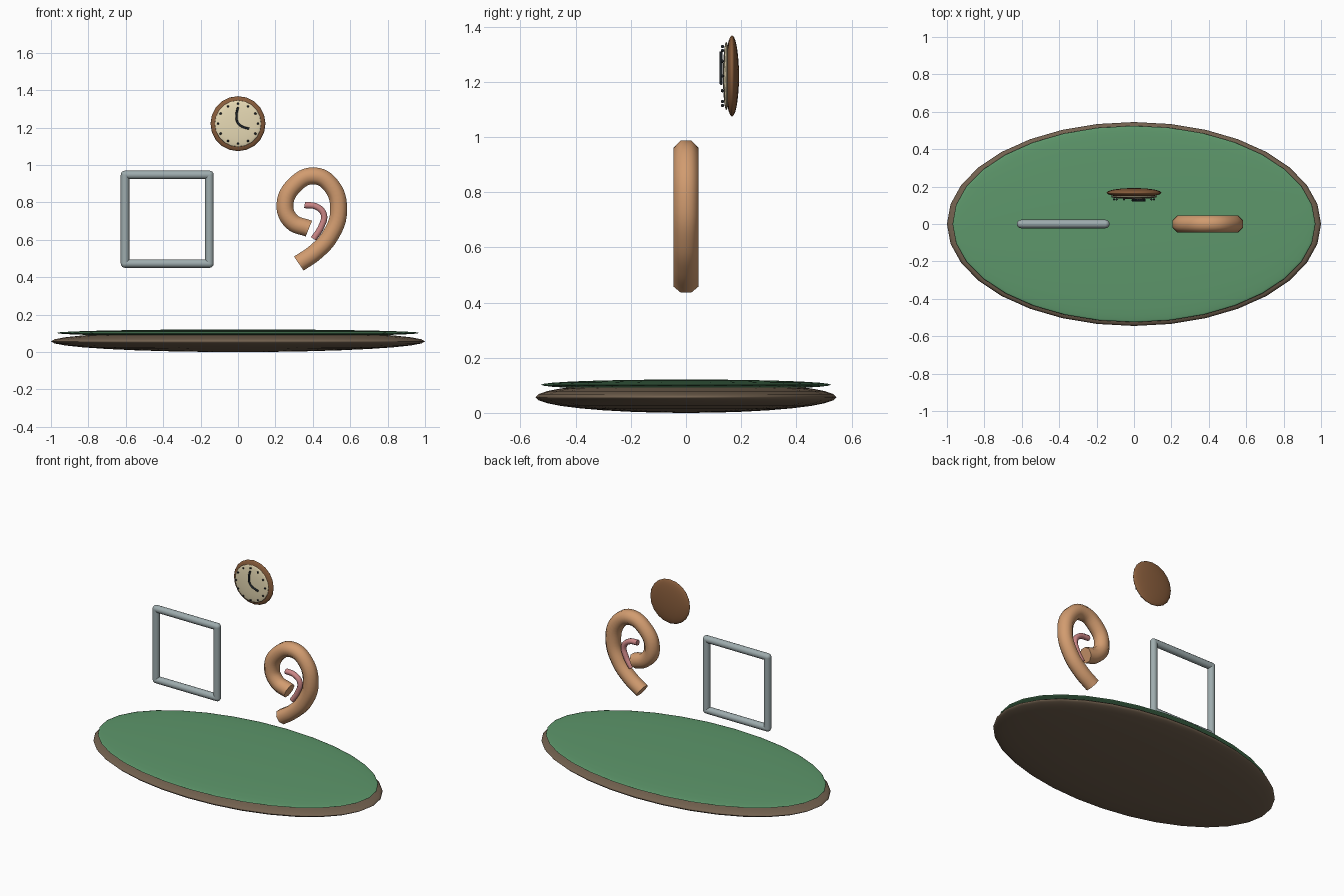
import bpy, math

if "Cube" in bpy.data.objects:
    bpy.data.objects.remove(bpy.data.objects["Cube"])


def material(name, rgb):
    m = bpy.data.materials.new(name)
    m.diffuse_color = (*rgb, 1)
    m.use_nodes = True
    m.node_tree.nodes["Principled BSDF"].inputs["Base Color"].default_value = m.diffuse_color
    return m


earth = material("earth_brown", (0.17, 0.12, 0.078))
grass = material("grass_green", (0.11, 0.31, 0.147))
wood = material("wood_brown", (0.25, 0.11, 0.045))
cream = material("cream", (0.80, 0.70, 0.46))
dark = material("dark_ink", (0.015, 0.02, 0.025))
metal = material("grey_metal", (0.34, 0.41, 0.42))
skin = material("skin", (0.64, 0.33, 0.16))
pink = material("inner_pink", (0.60, 0.24, 0.24))


def finish(name, mat, angle=50):
    o = bpy.context.object
    o.name = name
    o.data.materials.append(mat)
    if angle >= 180:
        bpy.ops.object.shade_smooth()
    else:
        bpy.ops.object.shade_smooth_by_angle(angle=math.radians(angle))
    return o


def ellipsoid(name, loc, size, mat, seg=32, rings=16, rot=(0, 0, 0)):
    bpy.ops.mesh.primitive_uv_sphere_add(segments=seg, ring_count=rings, location=loc, rotation=rot)
    bpy.context.object.scale = size
    return finish(name, mat, 180)


def tube(name, pts, y, r, mat):
    # round tube following a smooth path in the xz plane
    cu = bpy.data.curves.new(name, 'CURVE')
    cu.dimensions = '3D'
    cu.bevel_depth = r
    cu.bevel_resolution = 2
    cu.use_fill_caps = True
    cu.resolution_u = 6
    sp = cu.splines.new('BEZIER')
    sp.bezier_points.add(len(pts) - 1)
    for p, (x, z) in zip(sp.bezier_points, pts):
        p.co = (x, y, z)
        p.handle_left_type = p.handle_right_type = 'AUTO'
        p.tilt = math.pi / 8
    o = bpy.data.objects.new(name, cu)
    bpy.context.collection.objects.link(o)
    bpy.ops.object.select_all(action='DESELECT')
    o.select_set(True)
    bpy.context.view_layer.objects.active = o
    bpy.ops.object.convert(target='MESH')
    return finish(name, mat)


# oval ground with a green top
ellipsoid("ground_base", (0, 0, 0.057), (1.0, 0.545, 0.057), earth)
ellipsoid("ground_top", (0, 0, 0.102), (0.97, 0.525, 0.019), grass)

# square frame: four bars with rounded corners
x0, x1, z0, z1, fr = -0.604, -0.153, 0.473, 0.947, 0.023
xc, zc = (x0 + x1) / 2, (z0 + z1) / 2
bars = [("frame_left", x0, zc, z1 - z0, 0), ("frame_right", x1, zc, z1 - z0, 0),
        ("frame_bottom", xc, z0, x1 - x0, math.pi / 2), ("frame_top", xc, z1, x1 - x0, math.pi / 2)]
for name, x, z, length, rot in bars:
    bpy.ops.mesh.primitive_cylinder_add(vertices=12, radius=fr, depth=length,
                                        location=(x, 0, z), rotation=(0, rot, 0))
    finish(name, metal)
for x in (x0, x1):
    for z in (z0, z1):
        ellipsoid("frame_corner", (x, 0, z), (fr, fr, fr), metal, 12, 8)

# ear: outer curl and inner fold
tube("ear_outer", [(0.325, 0.473), (0.415, 0.535), (0.495, 0.625), (0.538, 0.755), (0.498, 0.89),
                   (0.406, 0.942), (0.303, 0.893), (0.251, 0.785), (0.288, 0.697), (0.379, 0.66)],
     0, 0.049, skin)
tube("ear_inner", [(0.356, 0.786), (0.422, 0.776), (0.459, 0.735), (0.445, 0.67), (0.404, 0.605)],
     0, 0.018, pink)

# wall clock
cz, facing = 1.221, (math.pi / 2, 0, 0)
ellipsoid("clock_body", (0, 0.167, cz), (0.147, 0.147, 0.025), wood, 20, 12, facing)
ellipsoid("clock_face", (0, 0.146, cz), (0.124, 0.124, 0.012), cream, 20, 12, facing)
for i in range(12):
    a = i * math.pi / 6
    ellipsoid("hour_dot", (0.107 * math.sin(a), 0.132, cz + 0.107 * math.cos(a)),
              (0.006, 0.006, 0.006), dark, 8, 6)
tube("clock_hands", [(0, 1.309), (-0.009, 1.258), (0.002, 1.221), (0.03, 1.202), (0.06, 1.194)],
     0.127, 0.006, dark)
